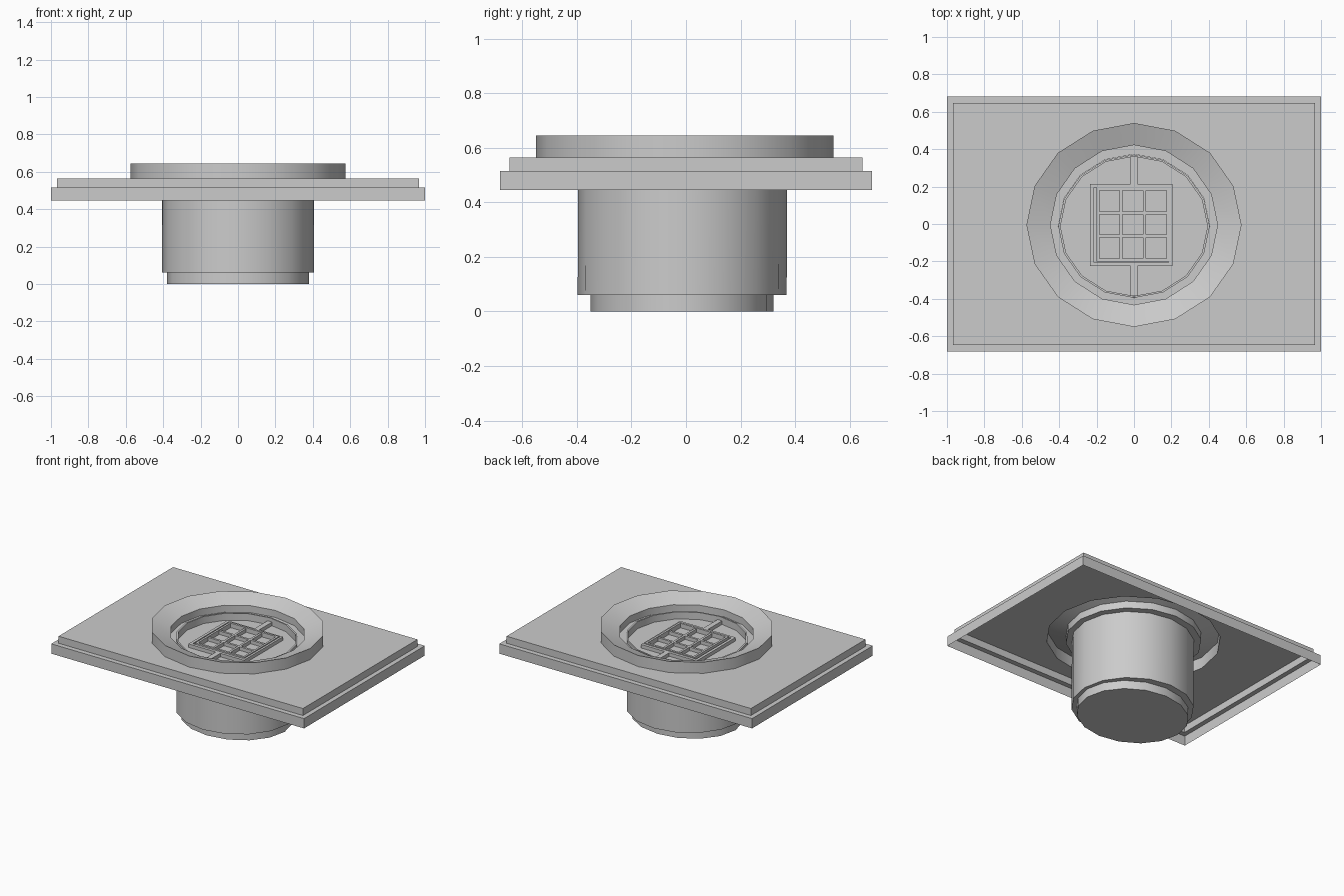
import bpy, bmesh, math

if "Cube" in bpy.data.objects:
    bpy.data.objects.remove(bpy.data.objects["Cube"])

grey = bpy.data.materials.new("light grey")
grey.diffuse_color = (0.6, 0.6, 0.6, 1)
grey.use_nodes = True
grey.node_tree.nodes["Principled BSDF"].inputs["Base Color"].default_value = grey.diffuse_color
SIDES = 16


def finish(name, bm, smooth=False, recalc=True):
    if recalc:
        bmesh.ops.recalc_face_normals(bm, faces=bm.faces)
    mesh = bpy.data.meshes.new(name)
    bm.to_mesh(mesh)
    bm.free()
    ob = bpy.data.objects.new(name, mesh)
    bpy.context.collection.objects.link(ob)
    mesh.materials.append(grey)
    if smooth:
        bpy.ops.object.select_all(action='DESELECT')
        ob.select_set(True)
        bpy.context.view_layer.objects.active = ob
        bpy.ops.object.shade_smooth_by_angle(angle=math.radians(30))
    return ob


def oval(bm, rx, ry, cy, z):
    return [bm.verts.new((rx * math.cos(2 * math.pi * i / SIDES),
                          cy + ry * math.sin(2 * math.pi * i / SIDES), z))
            for i in range(SIDES)]


def skin(bm, rings):
    for a, b in zip(rings, rings[1:]):
        n = len(a)
        for i in range(n):
            j = (i + 1) % n
            bm.faces.new((a[i], a[j], b[j], b[i]))


def lathe(name, profile, cap_start=False, cap_end=False):
    bm = bmesh.new()
    rings = [oval(bm, *p) for p in profile]
    skin(bm, rings)
    if cap_start:
        bm.faces.new(rings[0][::-1])
    if cap_end:
        bm.faces.new(rings[-1])
    return finish(name, bm, True, recalc=False)


def box(name, x0, x1, y0, y1, z0, z1):
    bm = bmesh.new()
    bmesh.ops.create_cube(bm, size=1)
    for v in bm.verts:
        v.co = ((x0, x1)[v.co.x > 0], (y0, y1)[v.co.y > 0], (z0, z1)[v.co.z > 0])
    return finish(name, bm)


def frame(name, x0, x1, y0, y1, w, z0, z1):
    # square border with an open middle
    bm = bmesh.new()

    def rect(d, z):
        return [bm.verts.new((x, y, z)) for x, y in
                ((x0 + d, y0 + d), (x1 - d, y0 + d), (x1 - d, y1 - d), (x0 + d, y1 - d))]
    skin(bm, [rect(0, z0), rect(0, z1), rect(w, z1), rect(w, z0)])
    return finish(name, bm, recalc=False)


# stepped cover plate, open underneath, with a round opening
bm = bmesh.new()
levels = [(1, 0.682, 0.445), (1, 0.682, 0.515), (0.967, 0.647, 0.515), (0.967, 0.647, 0.565)]
rings = [[bm.verts.new((sx * x, sy * y, z)) for sx, sy in
          ((-1, -1), (1, -1), (1, 1), (-1, 1))] for x, y, z in levels]
skin(bm, rings)
hole = oval(bm, 0.575, 0.545, -0.005, 0.565)
edges = []
for loop in (rings[-1], hole):
    for i, v in enumerate(loop):
        w = loop[(i + 1) % len(loop)]
        edges.append(bm.edges.get((v, w)) or bm.edges.new((v, w)))
bmesh.ops.triangle_fill(bm, use_beauty=True, edges=edges, normal=(0, 0, 1))
for f in bm.faces:
    f.normal_update()
    if abs(f.normal.z) > 0.9 and f.normal.z < 0:
        f.normal_flip()
finish("cover_plate", bm, recalc=False)

# raised collar dishing inward to a recessed ledge
lathe("dished_collar", [
    (0.575, 0.545, -0.005, 0.565), (0.575, 0.545, -0.005, 0.645),
    (0.447, 0.427, -0.005, 0.60), (0.447, 0.427, -0.005, 0.55),
    (0.405, 0.383, -0.01, 0.55)])

# round pot with narrower foot, rim and inner floor
lathe("pot", [
    (0.38, 0.335, -0.015, 0.0), (0.38, 0.335, -0.015, 0.06),
    (0.405, 0.383, -0.014, 0.06), (0.405, 0.383, -0.012, 0.57),
    (0.393, 0.373, -0.012, 0.57), (0.393, 0.373, -0.012, 0.52)],
    cap_start=True, cap_end=True)

# raised grate: outer frame, inner frame, crossing bars and arms
frame("grate_outer_frame", -0.235, 0.205, -0.225, 0.215, 0.02, 0.52, 0.545)
frame("grate_inner_frame", -0.2, 0.19, -0.2, 0.195, 0.015, 0.52, 0.552)
for k in (-1, 1):
    c = k * 0.062
    box("grate_bar_lengthwise", c - 0.015, c + 0.001, -0.185, 0.18, 0.52, 0.545)
    box("grate_bar_crosswise", -0.185, 0.175, c - 0.01, c + 0.006, 0.52, 0.545)
box("grate_arm_back", -0.018, 0.018, 0.213, 0.36, 0.52, 0.545)
box("grate_arm_front", -0.018, 0.018, -0.383, -0.223, 0.52, 0.545)
